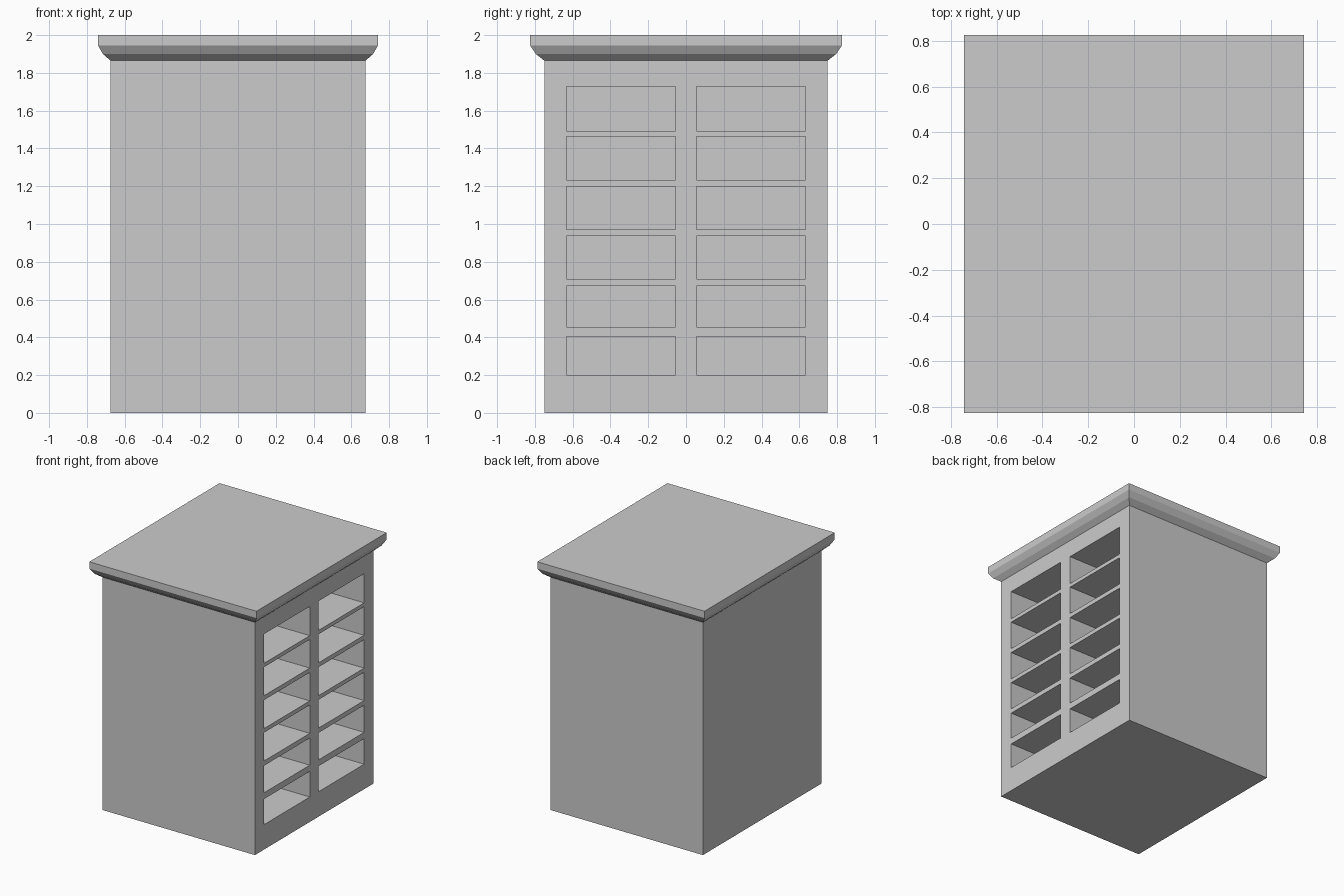
import bpy, bmesh

if "Cube" in bpy.data.objects:
    bpy.data.objects.remove(bpy.data.objects["Cube"])

HX, HY, TOP = 0.675, 0.75, 1.865
BACK = -0.56  # inner back wall of the compartments
ROWS = [(0.20, 0.405), (0.455, 0.672), (0.71, 0.937),
        (0.97, 1.198), (1.233, 1.462), (1.493, 1.727)]
COLS = [(-0.633, -0.055), (0.055, 0.633)]


def finish(bm, name):
    bmesh.ops.recalc_face_normals(bm, faces=bm.faces)
    mesh = bpy.data.meshes.new(name)
    bm.to_mesh(mesh)
    bm.free()
    obj = bpy.data.objects.new(name, mesh)
    bpy.context.collection.objects.link(obj)
    return obj


# Cabinet body: gridded open side, pushed-in compartments, then solid carcass
bm = bmesh.new()
ys = [-HY] + [y for c in COLS for y in c] + [HY]
zs = [0] + [z for r in ROWS for z in r] + [TOP]
grid = [[bm.verts.new((HX, y, z)) for z in zs] for y in ys]
pockets = []
for i in range(len(ys) - 1):
    for j in range(len(zs) - 1):
        f = bm.faces.new((grid[i][j], grid[i + 1][j],
                          grid[i + 1][j + 1], grid[i][j + 1]))
        if i % 2 and j % 2:
            pockets.append(f)
rim = [e for e in bm.edges if e.is_boundary]
walls = bmesh.ops.extrude_edge_only(bm, edges=rim)["geom"]
for v in walls:
    if isinstance(v, bmesh.types.BMVert):
        v.co.x = -HX
back_rim = [e for e in walls if isinstance(e, bmesh.types.BMEdge) and e.is_boundary]
bmesh.ops.edgeloop_fill(bm, edges=back_rim)
for f in bmesh.ops.extrude_discrete_faces(bm, faces=pockets)["faces"]:
    for v in f.verts:
        v.co.x = BACK
bmesh.ops.dissolve_limit(bm, angle_limit=0.01, verts=bm.verts, edges=bm.edges)
finish(bm, "cabinet_body")

# Cornice: rectangular rings stepping outward, capped by the flat top
bm = bmesh.new()
profile = [(0.0, TOP), (0.04, 1.90), (0.066, 1.945), (0.066, 2.0)]
rings = []
for out, z in profile:
    x, y = HX + out, HY + out * 1.13
    rings.append([bm.verts.new((sx * x, sy * y, z))
                  for sx, sy in ((-1, -1), (1, -1), (1, 1), (-1, 1))])
for a, b in zip(rings, rings[1:]):
    for k in range(4):
        n = (k + 1) % 4
        bm.faces.new((a[k], a[n], b[n], b[k]))
bm.faces.new(rings[-1])
bm.faces.new(rings[0][::-1])
finish(bm, "cornice_top")
